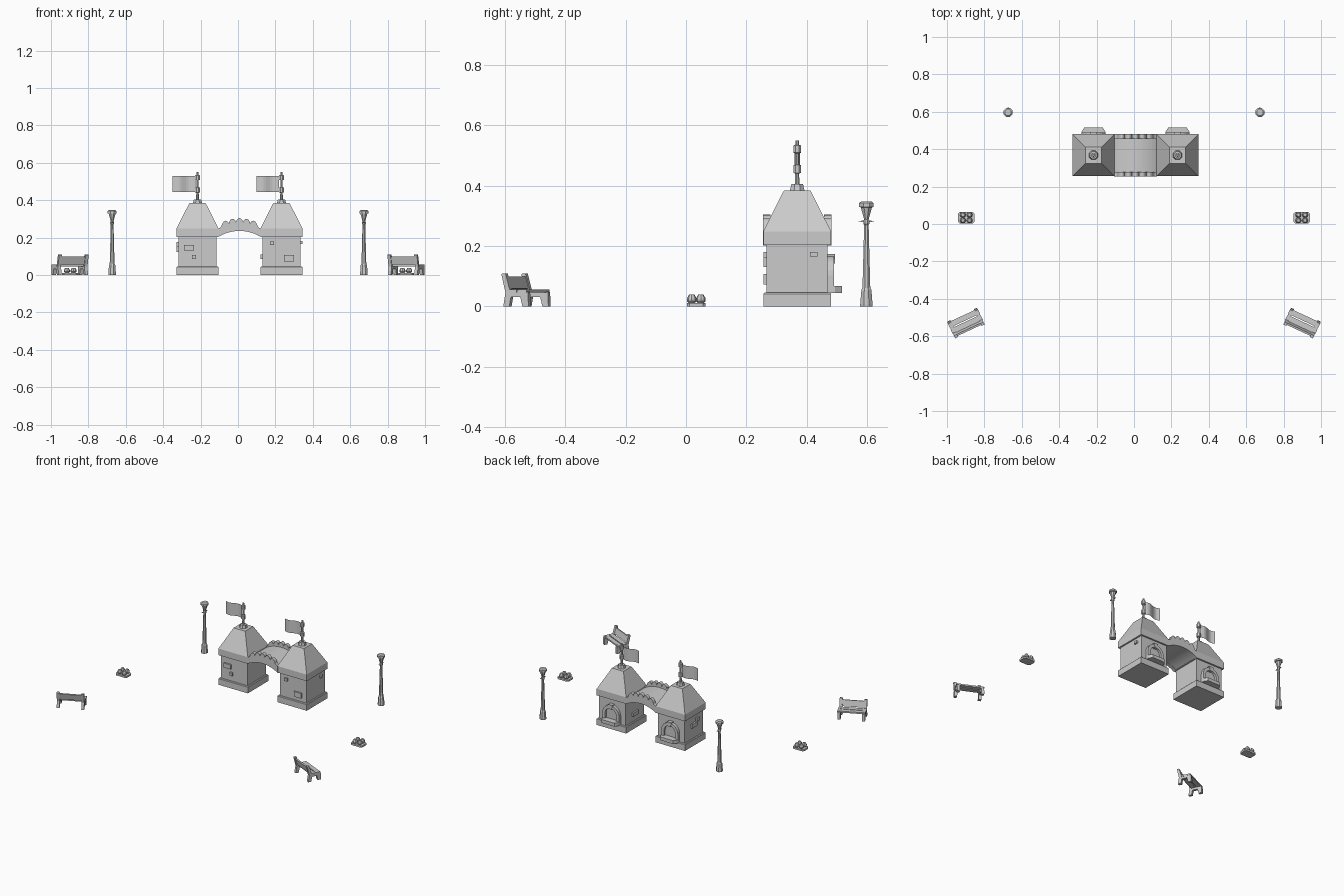
import bpy, bmesh, math
from mathutils import Matrix, Vector

if "Cube" in bpy.data.objects:
    bpy.data.objects.remove(bpy.data.objects["Cube"])


def finish(name, bm, mat=None):
    bmesh.ops.recalc_face_normals(bm, faces=bm.faces)
    if mat is not None:
        bm.transform(mat)
    me = bpy.data.meshes.new(name)
    bm.to_mesh(me)
    bm.free()
    ob = bpy.data.objects.new(name, me)
    bpy.context.collection.objects.link(ob)
    return ob


def box(name, x0, x1, y0, y1, z0, z1, mat=None):
    bm = bmesh.new()
    bmesh.ops.create_cube(bm, size=1)
    bm.transform(Matrix.Translation(((x0 + x1) / 2, (y0 + y1) / 2, (z0 + z1) / 2))
                 @ Matrix.Diagonal((x1 - x0, y1 - y0, z1 - z0, 1)))
    return finish(name, bm, mat)


def prism(name, pts, depth, mat=None):
    """Extrude a closed list of 3D points along the depth vector."""
    bm = bmesh.new()
    f = bm.faces.new([bm.verts.new(p) for p in pts])
    r = bmesh.ops.extrude_face_region(bm, geom=[f])
    new = [v for v in r["geom"] if isinstance(v, bmesh.types.BMVert)]
    bmesh.ops.translate(bm, verts=new, vec=Vector(depth))
    if f.is_valid and len(bm.faces) < len(pts) + 2:
        bm.faces.new([v for v in bm.verts if v not in new])
    return finish(name, bm, mat)


def lathe(name, prof, n, loc, turn=0.0):
    """Stack of n-sided rings, closed at both ends."""
    bm = bmesh.new()
    rings = [[bm.verts.new((loc[0] + r * math.cos(turn + 2 * math.pi * i / n),
                            loc[1] + r * math.sin(turn + 2 * math.pi * i / n), loc[2] + z))
              for i in range(n)] for r, z in prof]
    for a, b in zip(rings, rings[1:]):
        for i in range(n):
            j = (i + 1) % n
            bm.faces.new((a[i], a[j], b[j], b[i]))
    bm.faces.new(rings[0])
    bm.faces.new(rings[-1])
    return finish(name, bm)


XC, YC = 0.008, 0.368          # gate centre
Y0, Y1 = YC - 0.112, YC + 0.112
Q = math.sqrt(2)


def arch_outline(r, z_spring, z_bottom, n=12):
    """Round-topped outline as (x, z) pairs."""
    return [(r, z_bottom)] + [(r * math.cos(math.pi * i / n), z_spring + r * math.sin(math.pi * i / n))
                              for i in range(n + 1)] + [(-r, z_bottom)]


def tower(side, x):
    # plinth, walls, cornice and hipped roof as one square stack
    lathe(side + "_tower", [(w * Q, z) for w, z in (
        (0.112, 0), (0.112, 0.042), (0.108, 0.046), (0.101, 0.046), (0.101, 0.204), (0.112, 0.204),
        (0.112, 0.249), (0.044, 0.384))], 4, (x, YC, 0), math.pi / 4)
    # flagpole with its foot and rings
    lathe(side + "_flagpole", [(0.026, 0.384), (0.021, 0.405), (0.008, 0.405), (0.007, 0.44),
          (0.014, 0.442), (0.014, 0.468), (0.007, 0.47), (0.007, 0.507), (0.014, 0.509),
          (0.014, 0.533), (0.007, 0.535), (0.006, 0.55)], 8, (x, YC, 0), math.pi / 8)
    # waving flag
    bm = bmesh.new()
    rows = []
    for i in range(11):
        t = i / 10
        fx, fy = x - 0.012 - 0.121 * t, YC + 0.009 * math.sin(t * 2 * math.pi)
        rows.append([bm.verts.new((fx, fy, z)) for z in (0.443, 0.53)])
    for a, b in zip(rows, rows[1:]):
        bm.faces.new((a[0], b[0], b[1], a[1]))
    finish(side + "_flag", bm)
    # arched ticket window on the back: frame, keystone, counter
    yb = YC + 0.101
    outer = arch_outline(0.064, 0.103, 0.046)
    inner = arch_outline(0.043, 0.103, 0.046)
    bm = bmesh.new()
    loops = [[bm.verts.new((x + px, y, z)) for px, z in o]
             for o, y in ((outer, yb - 0.003), (outer, yb + 0.02), (inner, yb + 0.02), (inner, yb - 0.003))]
    for a, b in zip(loops, loops[1:] + loops[:1]):
        for i in range(len(a) - 1):
            bm.faces.new((a[i], a[i + 1], b[i + 1], b[i]))
    finish(side + "_window_frame", bm)
    prism(side + "_window_pane", [(x + px, yb - 0.002, z) for px, z in inner], (0, 0.007, 0))
    prism(side + "_keystone", [(x + px, yb - 0.002, z) for px, z in
          ((-0.01, 0.142), (0.01, 0.142), (0.016, 0.173), (-0.016, 0.173))], (0, 0.026, 0))
    prism(side + "_counter", [(x + px, y, 0.045) for px, y in
          ((-0.064, yb), (0.064, yb), (0.064, yb + 0.024), (0.048, yb + 0.048),
           (-0.048, yb + 0.048), (-0.064, yb + 0.024))], (0, 0, 0.023))


XL, XR = XC - 0.2245, XC + 0.2245
tower("left", XL)
tower("right", XR)

# raised stones on the tower walls
f = YC - 0.101
for i, (a, b, c, d) in enumerate(((-0.29, -0.235, 0.13, 0.16), (-0.245, -0.225, 0.085, 0.107),
                                  (0.246, 0.30, 0.072, 0.107), (0.171, 0.193, 0.16, 0.18))):
    box("front_stone_%d" % i, a, b, f - 0.011, f + 0.005, c, d)
for i, (x, y0, y1, c, d) in enumerate(((XL - 0.101, 0.345, 0.40, 0.123, 0.152),
                                       (XL - 0.101, 0.32, 0.35, 0.152, 0.176),
                                       (XR + 0.101, 0.41, 0.435, 0.165, 0.181),
                                       (XR - 0.101, 0.34, 0.40, 0.085, 0.11))):
    box("side_stone_%d" % i, x - 0.011, x + 0.011, y0, y1, c, d)


# arched bridge between the towers
HALF, RAD = 0.116, 0.217


def under(u):
    return 0.237 - RAD + math.sqrt(RAD * RAD - u * u)


us = [-HALF + 2 * HALF * i / 16 for i in range(17)]
prism("bridge_deck", [(XC + u, Y0, under(u)) for u in us]
      + [(XC + u, Y0, under(u) + 0.034) for u in reversed(us)], (0, Y1 - Y0, 0))
# scalloped parapets front and back
us2 = [-HALF + 2 * HALF * i / 60 for i in range(61)]


def scallop(u):
    s = 0.097
    return under(u) + 0.043 + (0.024 * math.sqrt(abs(math.sin((u + s) / (2 * s) * 5 * math.pi))) if abs(u) < s else 0)


for nm, y in (("front", Y0 - 0.001), ("back", Y1 - 0.023)):
    prism(nm + "_parapet", [(XC + u, y, under(u) - 0.001) for u in us]
          + [(XC + u, y, scallop(u)) for u in reversed(us2)], (0, 0.024, 0))

for sx, side in ((-1, "left"), (1, "right")):
    # street lamp
    lx = 0.673 * sx
    lathe(side + "_lamp", [(0.022, 0), (0.022, 0.008), (0.018, 0.055), (0.014, 0.062), (0.008, 0.27),
          (0.011, 0.274), (0.011, 0.284), (0.008, 0.288), (0.02, 0.328), (0.026, 0.33),
          (0.026, 0.342), (0.018, 0.348)], 8, (lx, 0.597, 0), math.pi / 8)
    prism(side + "_lamp_bar", [(lx - 0.004, 0.597 + a, 0.282 + b) for a, b in
          ((-0.026, 0), (0, -0.005), (0.026, 0), (0, 0.005))], (0.008, 0, 0))

    # flower bed with four blooms
    bx, by = 0.897 * sx, 0.034
    bed = [(0.043, 0.022), (0.034, 0.031), (-0.034, 0.031), (-0.043, 0.022),
           (-0.043, -0.022), (-0.034, -0.031), (0.034, -0.031), (0.043, -0.022)]
    prism(side + "_flower_bed", [(bx + a, by + b, 0) for a, b in bed], (0, 0, 0.012))
    for i in range(4):
        lathe(side + "_flower_%d" % i, [(0.009, 0.01), (0.016, 0.018), (0.016, 0.027), (0.009, 0.039)], 8,
              (bx + 0.018 * (i % 2 * 2 - 1), by + 0.015 * (i // 2 * 2 - 1), 0))

    # bench turned outwards, facing the gate side
    m = Matrix.Translation((0.898 * sx, -0.53, 0)) @ Matrix.Rotation(math.radians(-25 * sx), 4, "Z")
    prof = [(-0.042, 0), (-0.02, 0), (-0.014, 0.032), (0.02, 0.032), (0.028, 0), (0.05, 0),
            (0.048, 0.046), (0.038, 0.057), (-0.018, 0.053), (-0.034, 0.11), (-0.049, 0.108), (-0.034, 0.045)]
    for k in (-1, 1):
        prism(side + "_bench_leg", [(k * 0.078 - 0.009, d, z) for d, z in prof], (0.018, 0, 0), m)
    for a, b in ((-0.022, 0.008), (0.014, 0.044)):
        box(side + "_bench_seat_slat", -0.089, 0.089, a, b, 0.046, 0.056, m)
    prism(side + "_bench_back", [(-0.086, d, z) for d, z in
          ((-0.022, 0.06), (-0.033, 0.1), (-0.043, 0.098), (-0.032, 0.057))], (0.172, 0, 0), m)
